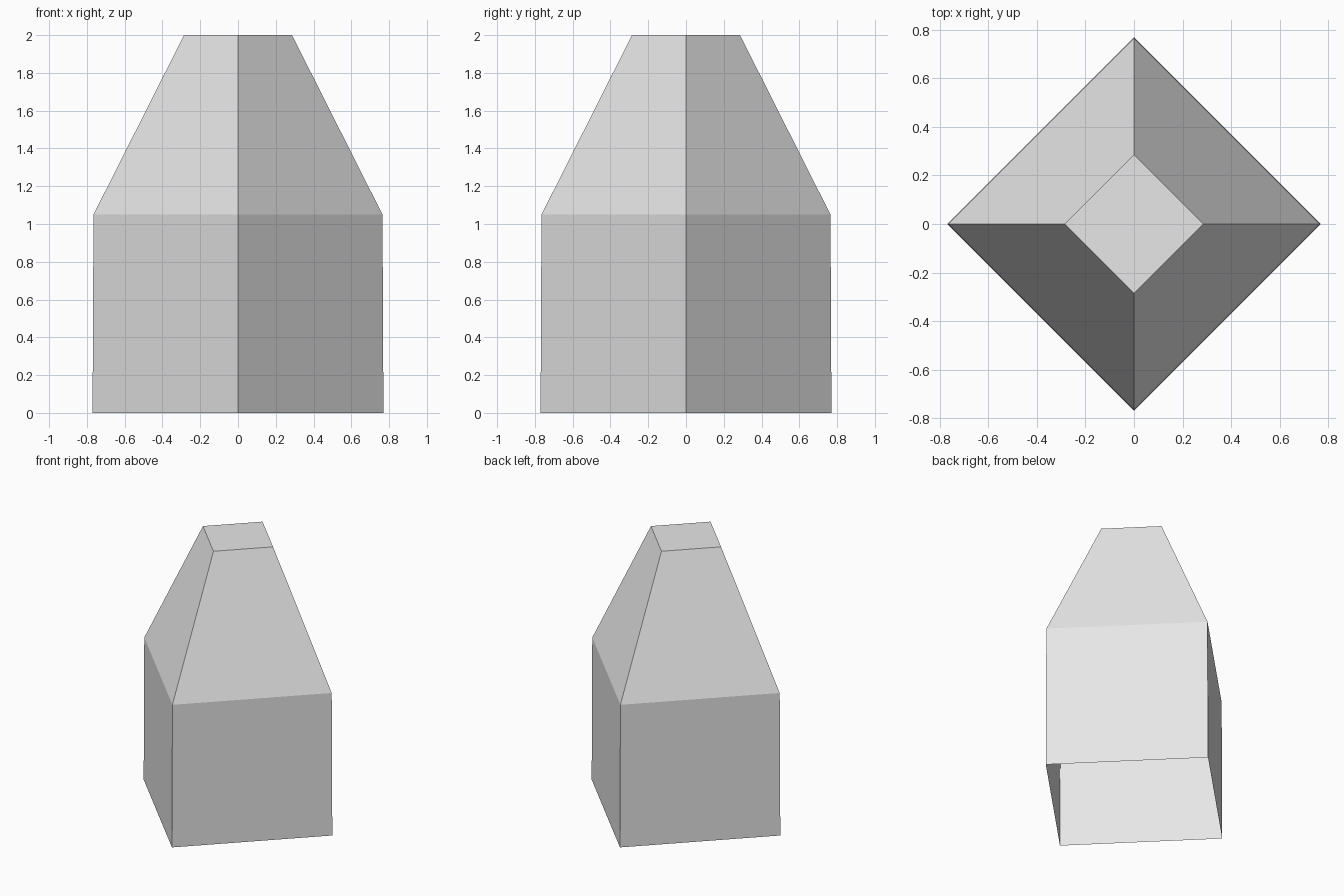
import bpy
import bmesh
import math

if "Cube" in bpy.data.objects:
    bpy.data.objects.remove(bpy.data.objects["Cube"], do_unlink=True)

# Plain light grey material
grey = bpy.data.materials.new("light_grey")
grey.use_nodes = True
colour = (0.8, 0.8, 0.8, 1.0)
grey.diffuse_color = colour
grey.node_tree.nodes["Principled BSDF"].inputs["Base Color"].default_value = colour

SIDES = 4
# Radius and height of each ring: foot, shoulder, top
PROFILE = [(0.77, 0.0), (0.765, 1.05), (0.286, 2.0)]

bm = bmesh.new()


def ring(radius, height):
    """One square ring with its corners on the x and y axes."""
    corners = []
    for i in range(SIDES):
        angle = math.tau * i / SIDES
        corners.append(bm.verts.new((radius * math.cos(angle),
                                     radius * math.sin(angle), height)))
    return corners


# Walls and sloped upper part, hollow and open underneath
rings = [ring(r, z) for r, z in PROFILE]
for low, high in zip(rings, rings[1:]):
    for i in range(SIDES):
        j = (i + 1) % SIDES
        bm.faces.new((low[i], low[j], high[j], high[i]))

# Flat cap
bm.faces.new(rings[-1])

mesh = bpy.data.meshes.new("tapered_block")
bm.to_mesh(mesh)
bm.free()
mesh.materials.append(grey)
block = bpy.data.objects.new("tapered_block", mesh)
bpy.context.collection.objects.link(block)
